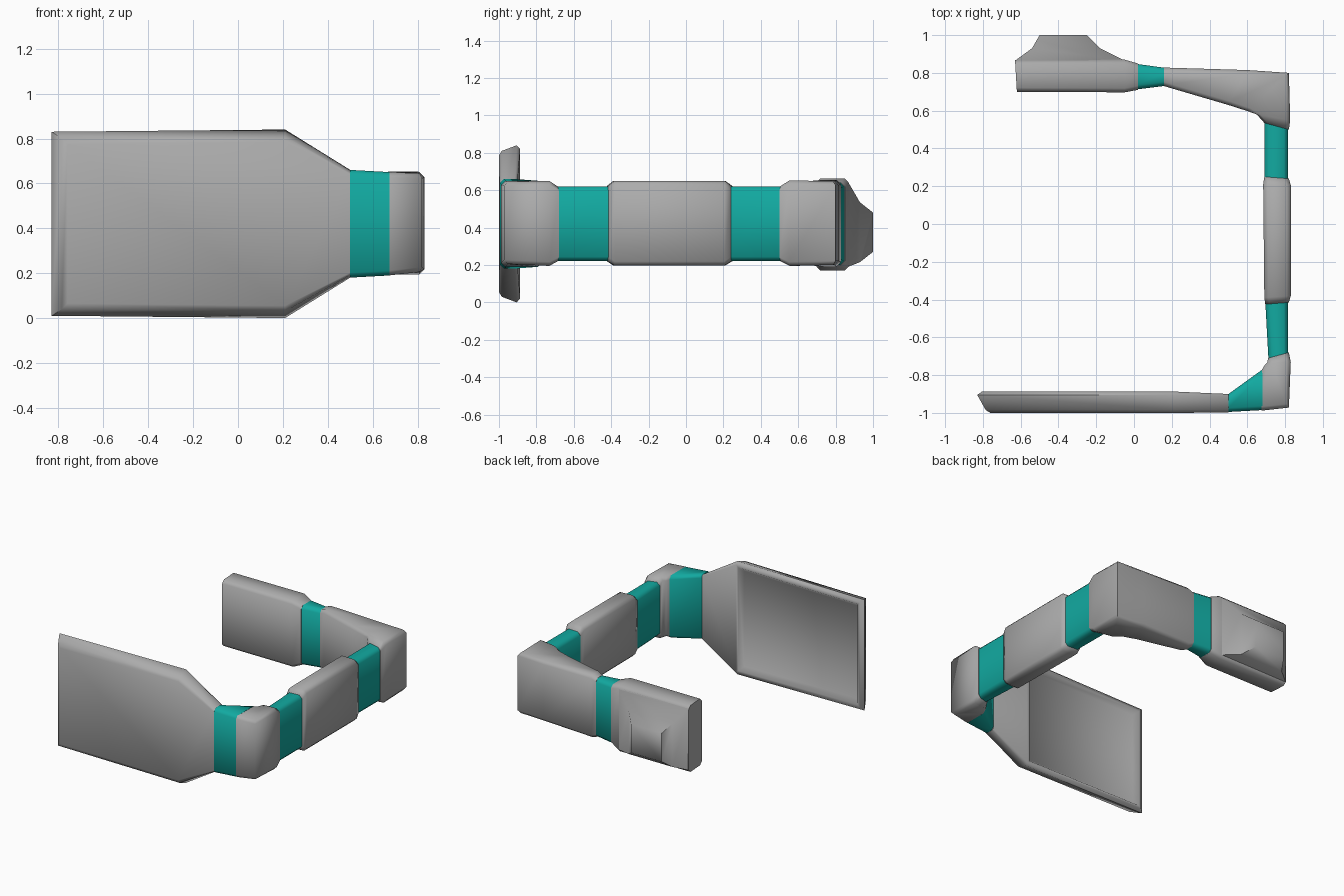
import bpy, bmesh, math
from mathutils import Vector

cube = bpy.data.objects.get("Cube")
if cube:
    bpy.data.objects.remove(cube, do_unlink=True)


def material(name, rgb):
    m = bpy.data.materials.new(name)
    m.use_nodes = True
    m.diffuse_color = (*rgb, 1)
    m.node_tree.nodes["Principled BSDF"].inputs["Base Color"].default_value = (*rgb, 1)
    return m


GREY = material("shell grey", (0.41, 0.41, 0.41))
TEAL = material("joint teal", (0.006, 0.40, 0.355))


def loft(bm, rings):
    """Skin a list of equal-sized closed rings; return the two end caps."""
    vs = [[bm.verts.new(p) for p in r] for r in rings]
    n = len(vs[0])
    for a, b in zip(vs, vs[1:]):
        for i in range(n):
            j = (i + 1) % n
            bm.faces.new((a[i], a[j], b[j], b[i]))
    return bm.faces.new(vs[0]), bm.faces.new(vs[-1])


def finish(name, bm, mat, angle=60):
    bmesh.ops.recalc_face_normals(bm, faces=bm.faces[:])
    me = bpy.data.meshes.new(name)
    bm.to_mesh(me)
    bm.free()
    me.materials.append(mat)
    ob = bpy.data.objects.new(name, me)
    bpy.context.collection.objects.link(ob)
    bpy.ops.object.select_all(action='DESELECT')
    ob.select_set(True)
    bpy.context.view_layer.objects.active = ob
    bpy.ops.object.shade_smooth_by_angle(angle=math.radians(angle))
    return ob


def section(inner, outer, lo, hi, c=0.022):
    """Chamfered upright cross-section between an inner and an outer plan point."""
    a, b = Vector(inner), Vector(outer)
    d = (b - a).normalized() * c
    plan = [(a, lo + c), (a + d, lo), (b - d, lo), (b, lo + c),
            (b, hi - c), (b - d, hi), (a + d, hi), (a, hi - c)]
    return [(p.x, p.y, z) for p, z in plan]


def segment(name, mat, sections):
    bm = bmesh.new()
    loft(bm, [section(*s) for s in sections])
    return finish(name, bm, mat)


# Front panel: stacked outlines with a bevelled rim
def outline(y, dx, dz, neck_y):
    return [(-0.83 + dx, y, 0.01 + dz), (0.21, y, dz), (0.5, neck_y, 0.18 + dz * 0.4),
            (0.5, neck_y, 0.66 - dz * 0.4), (0.21, y, 0.84 - dz), (-0.83 + dx, y, 0.83 - dz)]


bm = bmesh.new()
front, back = loft(bm, [outline(-1.0, 0.07, 0.055, -0.998),
                        outline(-0.985, 0.045, 0.03, -0.985),
                        outline(-0.905, 0.0, 0.0, -0.915),
                        outline(-0.887, 0.025, 0.02, -0.90)])
# Recessed rectangle on the back of the panel
v = back.verts[:]
bmesh.utils.face_split(back, v[1], v[4])
bm.normal_update()
bmesh.ops.recalc_face_normals(bm, faces=bm.faces[:])
rear = min((f for f in bm.faces if f.normal.y > 0.9),
           key=lambda f: f.calc_center_median().x)
bmesh.ops.inset_region(bm, faces=[rear], thickness=0.025, depth=0)
bmesh.ops.inset_region(bm, faces=[rear], thickness=0.04, depth=-0.03)
finish("front_panel", bm, GREY)

# Chain of joints and links: inner point, outer point, bottom, top
segment("front_joint", TEAL, [
    ((0.5, -0.90), (0.5, -0.995), 0.18, 0.66),
    ((0.68, -0.77), (0.68, -0.985), 0.19, 0.65)])
segment("front_corner", GREY, [
    ((0.675, -0.775), (0.675, -0.988), 0.19, 0.65),
    ((0.69, -0.75), (0.82, -0.972), 0.205, 0.645),
    ((0.705, -0.735), (0.83, -0.73), 0.195, 0.65),
    ((0.71, -0.71), (0.82, -0.68), 0.22, 0.62)])
segment("side_joint_front", TEAL, [
    ((0.712, -0.72), (0.815, -0.69), 0.222, 0.62),
    ((0.695, -0.41), (0.815, -0.41), 0.222, 0.62)])
segment("side_link", GREY, [
    ((0.695, -0.425), (0.82, -0.415), 0.22, 0.622),
    ((0.69, -0.39), (0.83, -0.38), 0.197, 0.65),
    ((0.684, 0.21), (0.83, 0.205), 0.197, 0.65),
    ((0.69, 0.25), (0.82, 0.24), 0.22, 0.622)])
segment("side_joint_back", TEAL, [
    ((0.692, 0.24), (0.815, 0.23), 0.222, 0.62),
    ((0.69, 0.54), (0.815, 0.51), 0.222, 0.62)])
segment("back_corner", GREY, [
    ((0.69, 0.535), (0.82, 0.50), 0.22, 0.622),
    ((0.65, 0.58), (0.827, 0.55), 0.195, 0.652),
    ((0.60, 0.598), (0.82, 0.80), 0.20, 0.648),
    ((0.50, 0.63), (0.60, 0.815), 0.20, 0.648),
    ((0.20, 0.718), (0.20, 0.827), 0.19, 0.655),
    ((0.16, 0.73), (0.16, 0.828), 0.205, 0.64)])
segment("back_joint", TEAL, [
    ((0.17, 0.732), (0.17, 0.826), 0.207, 0.638),
    ((0.01, 0.712), (0.01, 0.848), 0.20, 0.64)])

# Back end block, flared from the joint
segment("back_end", GREY, [
    ((0.02, 0.71), (0.02, 0.85), 0.20, 0.64),
    ((-0.05, 0.697), (-0.05, 0.87), 0.17, 0.663),
    ((-0.62, 0.70), (-0.63, 0.868), 0.17, 0.663)])

# Raised pad on the rear of the end block
bm = bmesh.new()
loft(bm, [[(x0, y, z0), (x1, y, z0), (x1, y, z1), (x0, y, z1)] for x0, x1, y, z0, z1 in (
    (-0.628, -0.05, 0.866, 0.19, 0.645),
    (-0.54, -0.18, 0.93, 0.215, 0.535),
    (-0.50, -0.25, 1.0, 0.27, 0.48))])
finish("back_pad", bm, GREY)
